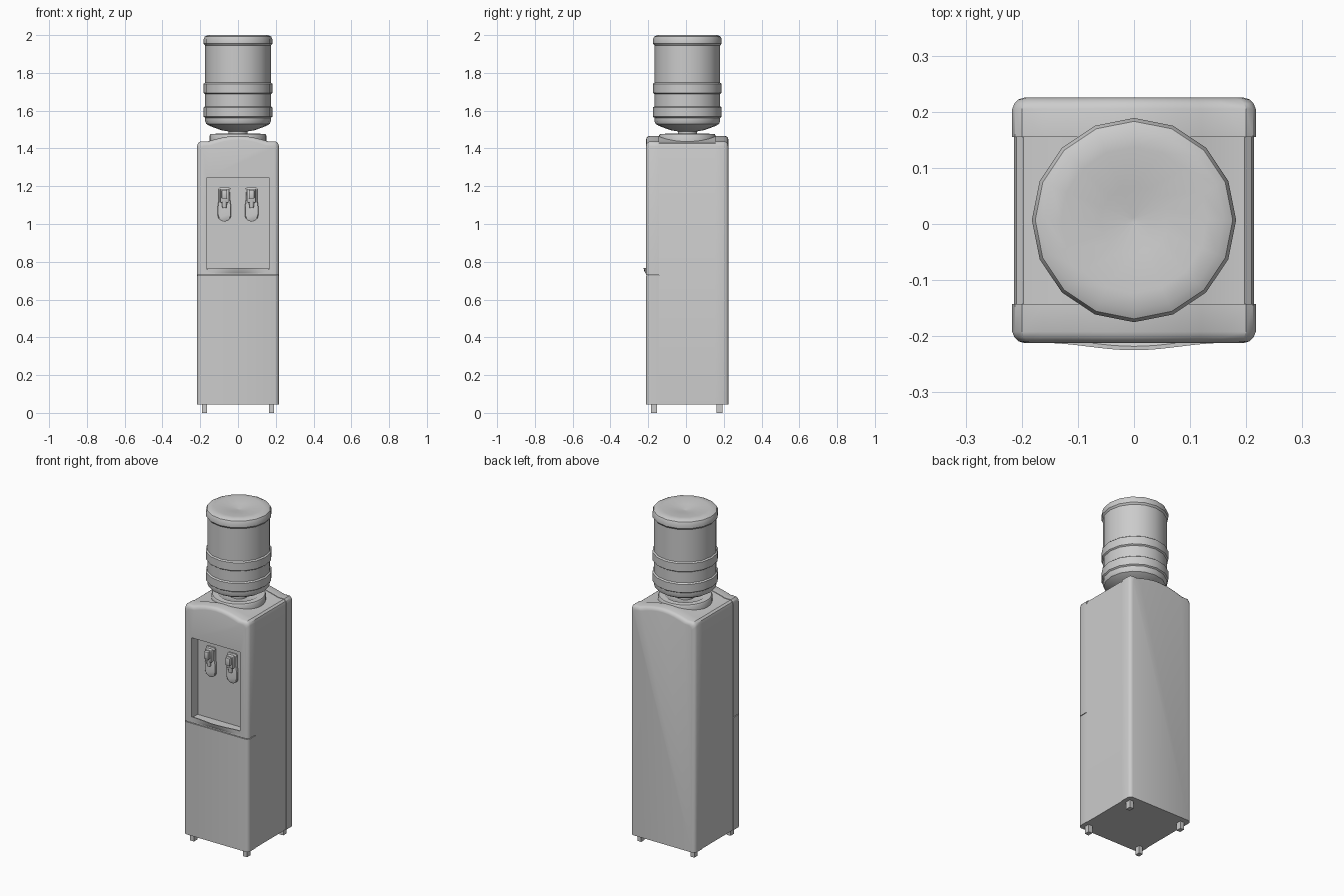
import bpy, bmesh, math
from mathutils import Vector

if "Cube" in bpy.data.objects:
    bpy.data.objects.remove(bpy.data.objects["Cube"])


def finish(name, bm, smooth=True):
    bmesh.ops.recalc_face_normals(bm, faces=bm.faces)
    me = bpy.data.meshes.new(name)
    bm.to_mesh(me)
    bm.free()
    ob = bpy.data.objects.new(name, me)
    bpy.context.collection.objects.link(ob)
    if smooth:
        shade(ob)
    return ob


def shade(ob):
    bpy.ops.object.select_all(action='DESELECT')
    ob.select_set(True)
    bpy.context.view_layer.objects.active = ob
    bpy.ops.object.shade_smooth_by_angle(angle=math.radians(32))


def loft(name, rings, smooth=True):
    """Skin closed rings of points and cap both ends."""
    bm = bmesh.new()
    vs = [[bm.verts.new(p) for p in r] for r in rings]
    n = len(vs[0])
    for a, b in zip(vs, vs[1:]):
        for i in range(n):
            j = (i + 1) % n
            bm.faces.new((a[i], a[j], b[j], b[i]))
    bm.faces.new(vs[0])
    bm.faces.new(vs[-1])
    return finish(name, bm, smooth)


def box(name, lo, hi, bevel=0.0):
    bm = bmesh.new()
    bmesh.ops.create_cube(bm, size=1)
    for v in bm.verts:
        v.co = Vector([lo[k] + (v.co[k] + 0.5) * (hi[k] - lo[k]) for k in range(3)])
    if bevel:
        bmesh.ops.bevel(bm, geom=bm.edges[:], offset=bevel, segments=2, profile=0.5, affect='EDGES')
    return finish(name, bm)


def lathe(name, profile, cy, n):
    """Revolve (radius, z) points around a vertical axis at y = cy."""
    return loft(name, [[(r * math.cos(2 * math.pi * i / n), cy + r * math.sin(2 * math.pi * i / n), z)
                        for i in range(n)] for r, z in profile])


def arch_ring(y, inset, z0, z1=None):
    """Cabinet cross-section; arched roof unless a flat top z1 is given."""
    if z1 is None:
        half = [(0.217, 1.412), (0.212, 1.428), (0.2, 1.437)]
        half += [(x, 1.437 + 0.03 * math.cos(math.pi * x / 0.324)) for x in (0.162, 0.12, 0.08, 0.04)]
        right = [(0.217, z0)] + half
        pts = right + [(0.0, 1.467)] + [(-x, z) for x, z in reversed(right)]
    else:
        pts = [(0.217, z0), (0.217, z1), (-0.217, z1), (-0.217, z0)]
    drop = inset if z1 is None else 0
    return [(x - math.copysign(min(inset, abs(x)), x) if abs(x) > 0.19 else x * (1 - inset / 0.2),
             y, z if z == z0 else z - drop) for x, z in pts]


# Cabinet shells: rounded front and back, slightly recessed middle
FRONT = [(-0.143, 0), (-0.192, 0), (-0.202, 0.004), (-0.209, 0.011), (-0.212, 0.021)]
BACK = [(0.155, 0), (0.205, 0), (0.215, 0.004), (0.222, 0.011), (0.225, 0.021)]
upper = loft("upper_front_panel", [arch_ring(y, i, 0.731) for y, i in FRONT], False)
loft("lower_door", [arch_ring(y, i, 0.045, 0.727) for y, i in FRONT])
loft("back_shell", [arch_ring(y, i, 0.045) for y, i in BACK])
loft("cabinet_middle", [arch_ring(y, 0.003, 0.045) for y in (-0.144, 0.156)])

# Dispensing recess
cutter = box("recess_cutter", (-0.163, -0.3, 0.758), (0.163, -0.152, 1.245))
cutter.hide_render = True
mod = upper.modifiers.new("recess", 'BOOLEAN')
mod.operation = 'DIFFERENCE'
mod.solver = 'EXACT'
mod.object = cutter
bpy.context.view_layer.objects.active = upper
bpy.ops.object.modifier_apply(modifier=mod.name)
bpy.data.objects.remove(cutter)
shade(upper)

# Drip tray with bowed front lip
rings = []
for k in range(17):
    x = -0.162 + 0.324 * k / 16
    b = 0.013 * (0.5 + 0.5 * math.cos(math.pi * x / 0.162))
    rings.append([(x, -0.16, 0.736), (x, -0.2115, 0.736), (x, -0.212 - b * 0.6, 0.748),
                  (x, -0.212 - b, 0.766), (x, -0.205 - b, 0.766), (x, -0.198 - b, 0.760), (x, -0.16, 0.760)])
loft("drip_tray", rings)

# Taps: rounded back plate, body, lever and spout
for side, cx in (("left", -0.072), ("right", 0.072)):
    outline = [(-0.031, 1.188), (-0.025, 1.194), (0.025, 1.194), (0.031, 1.188), (0.03, 1.13), (0.036, 1.09)]
    outline += [(0.036 * math.cos(a), 1.05 - 0.037 * math.sin(a))
                for a in [math.pi * i / 10 for i in range(11)]]
    outline += [(-0.036, 1.09), (-0.03, 1.13)]
    rings = [[(cx + x * s, y, 1.1 + (z - 1.1) * s) for x, z in outline]
             for y, s in ((-0.151, 1), (-0.161, 1), (-0.165, 0.92))]
    loft(side + "_tap_plate", rings)
    box(side + "_tap_body", (cx - 0.023, -0.186, 1.112), (cx + 0.023, -0.155, 1.186), 0.006)
    box(side + "_tap_lever", (cx - 0.015, -0.204, 1.135), (cx + 0.015, -0.18, 1.18), 0.004)
    spout = lathe(side + "_tap_spout", [(0.011, 1.085), (0.014, 1.12)], -0.175, 12)
    spout.location.x = cx

# Bottle collar
lathe("bottle_collar", [(0.15, 1.43), (0.15, 1.468), (0.145, 1.476), (0.115, 1.478),
                        (0.105, 1.472), (0.05, 1.462)], 0.007, 32)

# Water bottle
lathe("water_bottle", [(0.05, 1.455), (0.05, 1.49), (0.09, 1.497), (0.15, 1.519), (0.168, 1.53), (0.174, 1.545),
                       (0.174, 1.562), (0.182, 1.568), (0.182, 1.617), (0.174, 1.623), (0.174, 1.688),
                       (0.182, 1.694), (0.182, 1.742), (0.174, 1.748), (0.174, 1.945), (0.182, 1.955),
                       (0.182, 1.978), (0.176, 1.992), (0.16, 2.0), (0.13, 2.0), (0.06, 1.993),
                       (0.004, 1.982)], 0.007, 16)

# Feet
for sx, xn in ((-1, "left"), (1, "right")):
    for cy, yn in ((-0.17, "front"), (0.177, "back")):
        cx = sx * 0.178
        box(f"{yn}_{xn}_foot", (cx - 0.013, cy - 0.016, 0), (cx + 0.013, cy + 0.016, 0.05))
